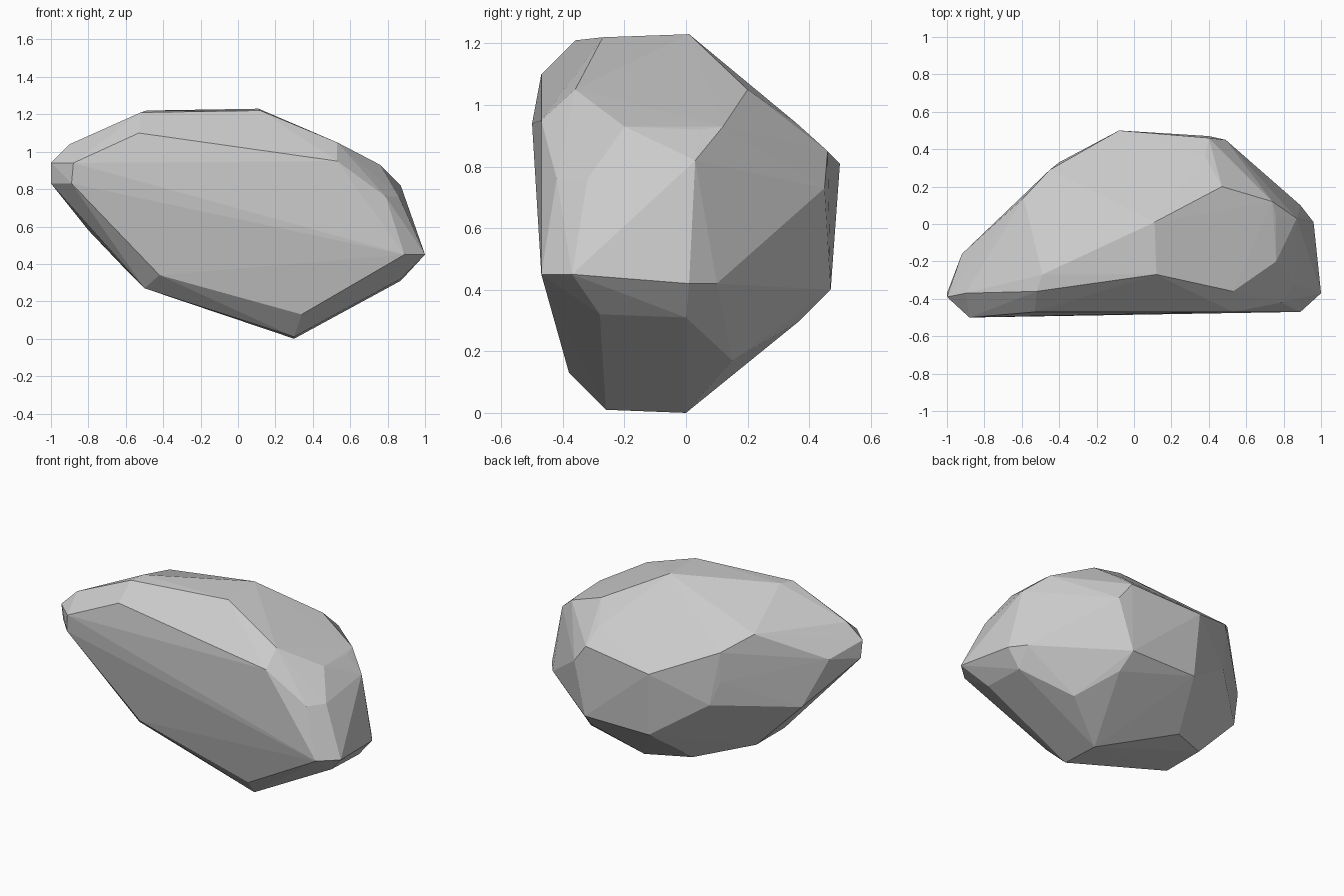
import bpy, bmesh

# corner points of the chiselled boulder, grouped by region
top = [(.11, .01, 1.23), (.12, -.27, 1.22), (-.52, -.36, 1.21), (-.49, -.27, 1.22),
       (.53, -.36, 1.05), (.47, .2, 1.05)]
front = [(-.88, -.5, .94), (-.89, -.49, .83), (.89, -.47, .45), (.34, -.38, .13),
         (.53, -.47, .95), (.79, -.42, .76), (-.53, -.47, 1.1), (-.42, -.41, .34)]
left_tip = [(-1, -.39, .94), (-1, -.37, .83), (-.9, -.37, 1.04), (-.92, -.16, .88),
            (-.8, -.05, .58), (-.59, .14, 1.07)]
right_end = [(1, -.37, .45), (.96, .01, .42), (.87, -.28, .32), (.87, 0, .31),
             (.89, .1, .42), (.86, -.32, .76), (.87, .03, .82),
             (.76, -.2, .93), (.76, .04, .92), (.76, .13, .85), (.74, .12, .93)]
back = [(-.08, .5, .81), (.4, .46, .85), (.49, .45, .73), (.4, .47, .4), (-.06, .47, .4),
        (-.4, .33, .63), (-.45, .29, .78), (-.45, .29, .97), (.38, .36, .94)]
bottom = [(.3, 0, 0), (.3, -.26, .01), (-.5, -.01, .27), (-.5, -.3, .27),
          (-.6, -.11, .37), (.58, .15, .17), (.42, .37, .3), (-.18, .19, .18)]

# wrap the points in a convex skin
bm = bmesh.new()
for p in top + front + left_tip + right_end + back + bottom:
    bm.verts.new(p)
bmesh.ops.convex_hull(bm, input=bm.verts[:])
loose = [v for v in bm.verts if not v.link_faces]
bmesh.ops.delete(bm, geom=loose, context='VERTS')
bmesh.ops.recalc_face_normals(bm, faces=bm.faces[:])

# flat-shaded rock object
mesh = bpy.data.meshes.new("boulder")
bm.to_mesh(mesh)
bm.free()
rock = bpy.data.objects.new("boulder", mesh)
bpy.context.collection.objects.link(rock)
